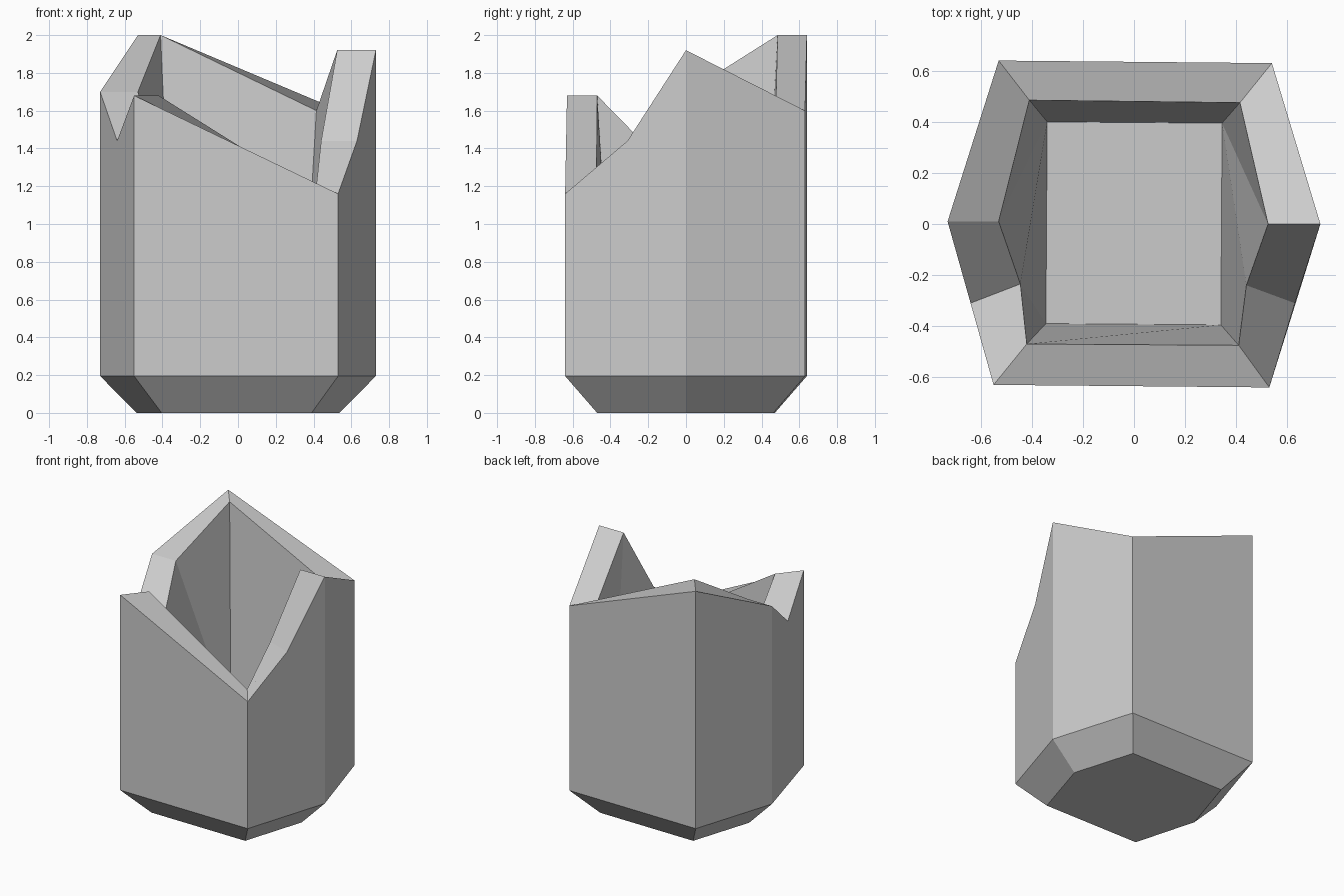
import bpy
import bmesh

if "Cube" in bpy.data.objects:
    bpy.data.objects.remove(bpy.data.objects["Cube"])

# Outer plan (anticlockwise): x, y, rim height
outline = [
    (-0.55, -0.63, 1.68), (0.53, -0.64, 1.16), (0.63, -0.31, 1.44),
    (0.73, 0.0, 1.92), (0.54, 0.63, 1.60), (-0.53, 0.64, 2.0),
    (-0.73, 0.01, 1.70), (-0.64, -0.31, 1.44)]
# Plan of the opening, at the same rim heights
opening = [(-0.42, -0.47), (0.41, -0.475), (0.44, -0.24), (0.525, 0.0),
           (0.415, 0.475), (-0.41, 0.485), (-0.53, 0.01), (-0.445, -0.235)]
floor_plan = [(-0.345, -0.39), (0.34, -0.395), (0.345, 0.395), (-0.34, 0.40)]
FLOOR_Z, CHAMFER_Z, BASE_SCALE = 0.40, 0.195, 0.735
corners = [0, 1, 3, 4, 5, 6]      # the six hexagon corners; 2 and 7 only dip the rim

bm = bmesh.new()
rim = [bm.verts.new(p) for p in outline]
lip = [bm.verts.new((x, y, o[2])) for (x, y), o in zip(opening, outline)]
side = [bm.verts.new((*outline[i][:2], CHAMFER_Z)) for i in corners]
base = [bm.verts.new((outline[i][0] * BASE_SCALE, outline[i][1] * BASE_SCALE, 0)) for i in corners]
floor = [bm.verts.new((x, y, FLOOR_Z)) for x, y in floor_plan]

# Outside walls, chamfer and underside
for k in range(6):
    n = (k + 1) % 6
    a, b = corners[k], corners[n] or 8
    top = [rim[i % 8] for i in range(b, a - 1, -1)]
    bm.faces.new([side[k], side[n]] + top)
    bm.faces.new([base[k], base[n], side[n], side[k]])
bm.faces.new(base[::-1])

# Sloping top of the rim
for i in range(8):
    j = (i + 1) % 8
    bm.faces.new([rim[i], rim[j], lip[j], lip[i]])

# Tapered cavity
bm.faces.new(floor)
f0, f1, f2, f3 = floor
bm.faces.new([lip[0], lip[1], f1, f0])
bm.faces.new([lip[4], lip[5], f3, f2])
for front, dip, mid, back, ff, fb in ((1, 2, 3, 4, f1, f2), (0, 7, 6, 5, f0, f3)):
    bm.faces.new([lip[front], lip[dip], ff])
    bm.faces.new([lip[dip], fb, ff])
    bm.faces.new([lip[dip], lip[mid], fb])
    bm.faces.new([lip[mid], lip[back], fb])

bmesh.ops.recalc_face_normals(bm, faces=bm.faces)
mesh = bpy.data.meshes.new("faceted_planter")
bm.to_mesh(mesh)
bm.free()
bpy.context.collection.objects.link(bpy.data.objects.new("faceted_planter", mesh))
